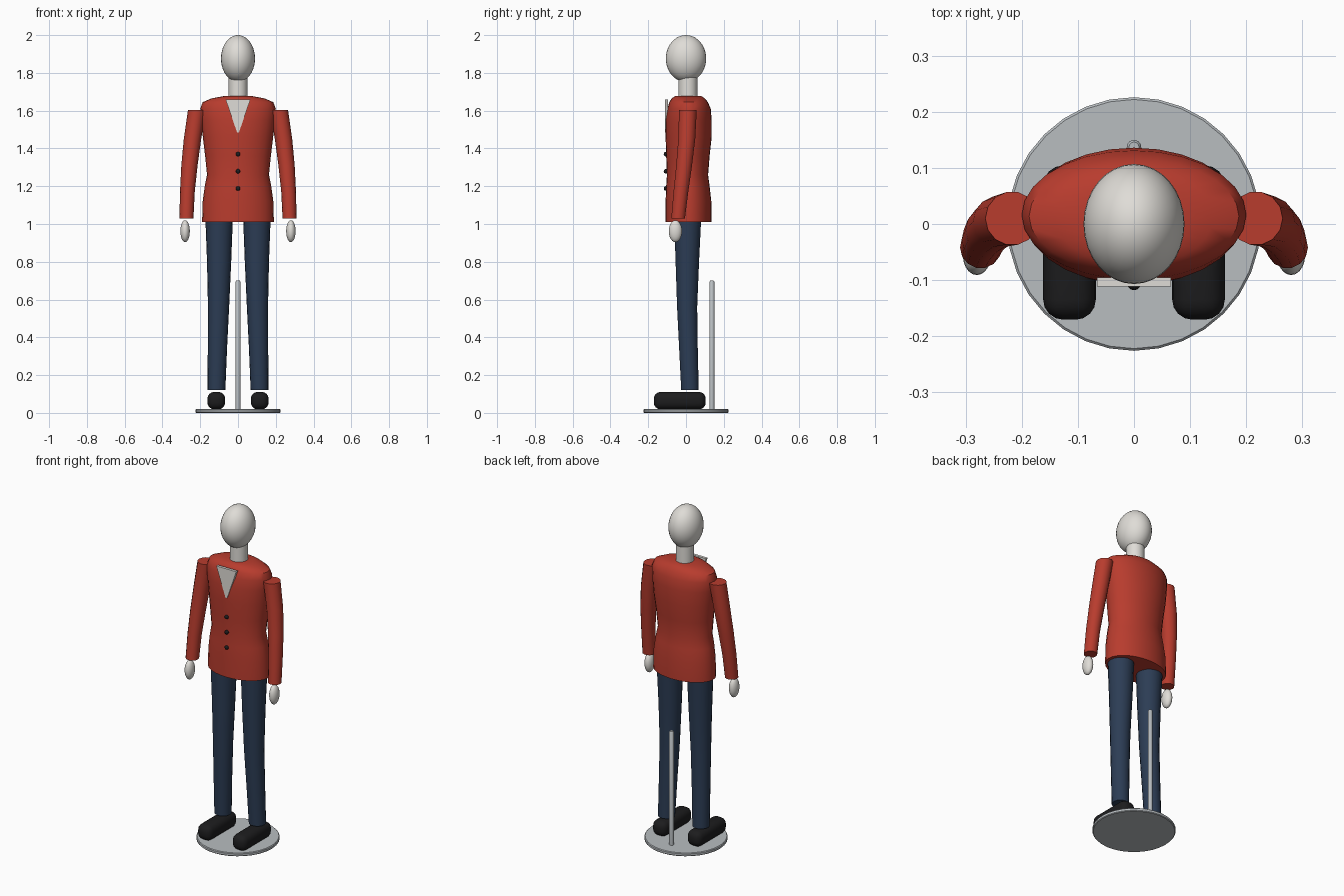
import bpy, bmesh, math
from mathutils import Matrix

cube = bpy.data.objects.get("Cube")
if cube:
    bpy.data.objects.remove(cube, do_unlink=True)


def material(name, rgb):
    m = bpy.data.materials.new(name)
    m.use_nodes = True
    m.diffuse_color = (*rgb, 1)
    m.node_tree.nodes["Principled BSDF"].inputs["Base Color"].default_value = (*rgb, 1)
    return m


IVORY = material("ivory", (0.74, 0.72, 0.68))
RED = material("jacket red", (0.48, 0.045, 0.027))
NAVY = material("trouser navy", (0.025, 0.046, 0.09))
BLACK = material("shoe black", (0.012, 0.012, 0.013))
METAL = material("stand grey", (0.48, 0.51, 0.53))


def finish(name, bm, mat, angle=40):
    bmesh.ops.recalc_face_normals(bm, faces=bm.faces)
    mesh = bpy.data.meshes.new(name)
    bm.to_mesh(mesh)
    bm.free()
    mesh.materials.append(mat)
    ob = bpy.data.objects.new(name, mesh)
    bpy.context.collection.objects.link(ob)
    bpy.ops.object.select_all(action='DESELECT')
    ob.select_set(True)
    bpy.context.view_layer.objects.active = ob
    bpy.ops.object.shade_smooth_by_angle(angle=math.radians(angle))
    return ob


def loft(name, rings, mat, sides=16, angle=40):
    """Skin elliptical rings given as (x, y, z, radius x, radius y)."""
    bm = bmesh.new()
    loops = []
    for x, y, z, rx, ry in rings:
        loops.append([bm.verts.new((x + rx * math.cos(t), y + ry * math.sin(t), z))
                      for t in (math.tau * i / sides for i in range(sides))])
    for a, b in zip(loops, loops[1:]):
        for i in range(sides):
            j = (i + 1) % sides
            bm.faces.new((a[i], a[j], b[j], b[i]))
    bm.faces.new(loops[0])
    bm.faces.new(loops[-1])
    return finish(name, bm, mat, angle)


def ellipsoid(name, centre, radii, mat, u=24, v=16):
    bm = bmesh.new()
    bmesh.ops.create_uvsphere(bm, u_segments=u, v_segments=v, radius=1,
                              matrix=Matrix.LocRotScale(centre, None, radii))
    return finish(name, bm, mat, 180)


# Head and neck
ellipsoid("head", (0, 0, 1.876), (0.09, 0.107, 0.124), IVORY, 32, 20)
loft("neck", [(0, 0.01, 1.64, 0.05, 0.05), (0, 0.01, 1.79, 0.05, 0.05)], IVORY, 24)

# Jacket body: hem, waist, chest, rounded shoulders
loft("jacket", [
    (0, 0.013, 1.01, 0.19, 0.122),
    (0, 0.013, 1.12, 0.187, 0.121),
    (0, 0.01, 1.2, 0.176, 0.115),
    (0, 0.008, 1.26, 0.164, 0.109),
    (0, 0.01, 1.36, 0.174, 0.115),
    (0, 0.014, 1.46, 0.186, 0.122),
    (0, 0.014, 1.55, 0.196, 0.122),
    (0, 0.016, 1.61, 0.2, 0.115),
    (0, 0.014, 1.645, 0.187, 0.102),
    (0, 0.012, 1.665, 0.14, 0.088),
    (0, 0.012, 1.677, 0.075, 0.07)], RED, 28)

# Shirt front: thin V-shaped plate
bm = bmesh.new()
outline = [(-0.066, 1.66), (-0.005, 1.485), (0.005, 1.485), (0.066, 1.66)]
face = bm.faces.new([bm.verts.new((x, -0.111, z)) for x, z in outline])
ext = bmesh.ops.extrude_face_region(bm, geom=[face])
bmesh.ops.translate(bm, vec=(0, 0.016, 0),
                    verts=[v for v in ext["geom"] if isinstance(v, bmesh.types.BMVert)])
finish("shirt_front", bm, IVORY)

# Buttons
for i in range(3):
    ellipsoid(f"button_{i + 1}", (0, -0.107, 1.37 - 0.091 * i), (0.012, 0.011, 0.012),
              BLACK, 12, 8)

# Limbs, hands and shoes on both sides
for side, s in (("left", 1), ("right", -1)):
    loft(side + "_sleeve", [
        (s * 0.217, 0.01, 1.603, 0.048, 0.048),
        (s * 0.241, 0.004, 1.45, 0.046, 0.046),
        (s * 0.257, -0.01, 1.31, 0.043, 0.043),
        (s * 0.268, -0.027, 1.17, 0.039, 0.04),
        (s * 0.273, -0.042, 1.028, 0.037, 0.037)], RED, 14)
    ellipsoid(side + "_hand", (s * 0.28, -0.056, 0.962), (0.025, 0.035, 0.058), IVORY, 20, 12)
    loft(side + "_trouser_leg", [
        (s * 0.1, 0.009, 1.04, 0.073, 0.073),
        (s * 0.1, 0.007, 0.8, 0.064, 0.063),
        (s * 0.103, 0.006, 0.56, 0.056, 0.054),
        (s * 0.109, 0.013, 0.34, 0.051, 0.05),
        (s * 0.114, 0.021, 0.12, 0.047, 0.047)], NAVY, 18)
    bm = bmesh.new()
    bmesh.ops.create_cube(bm, size=1, matrix=Matrix.LocRotScale(
        (s * 0.115, -0.033, 0.065), None, (0.094, 0.275, 0.092)))
    bmesh.ops.bevel(bm, geom=bm.edges[:], offset=0.036, segments=4, profile=0.5,
                    affect='EDGES')
    finish(side + "_shoe", bm, BLACK, 60)

# Stand: disc with a softened rim, and support rod behind the legs
loft("stand_base", [(0, 0, 0, 0.222, 0.222), (0, 0, 0.004, 0.226, 0.226),
                    (0, 0, 0.016, 0.226, 0.226), (0, 0, 0.02, 0.222, 0.222)], METAL, 32, 30)
loft("stand_rod", [(0, 0.137, 0.015, 0.013, 0.013), (0, 0.137, 0.695, 0.013, 0.013),
                   (0, 0.137, 0.7, 0.009, 0.009)], METAL, 14)
